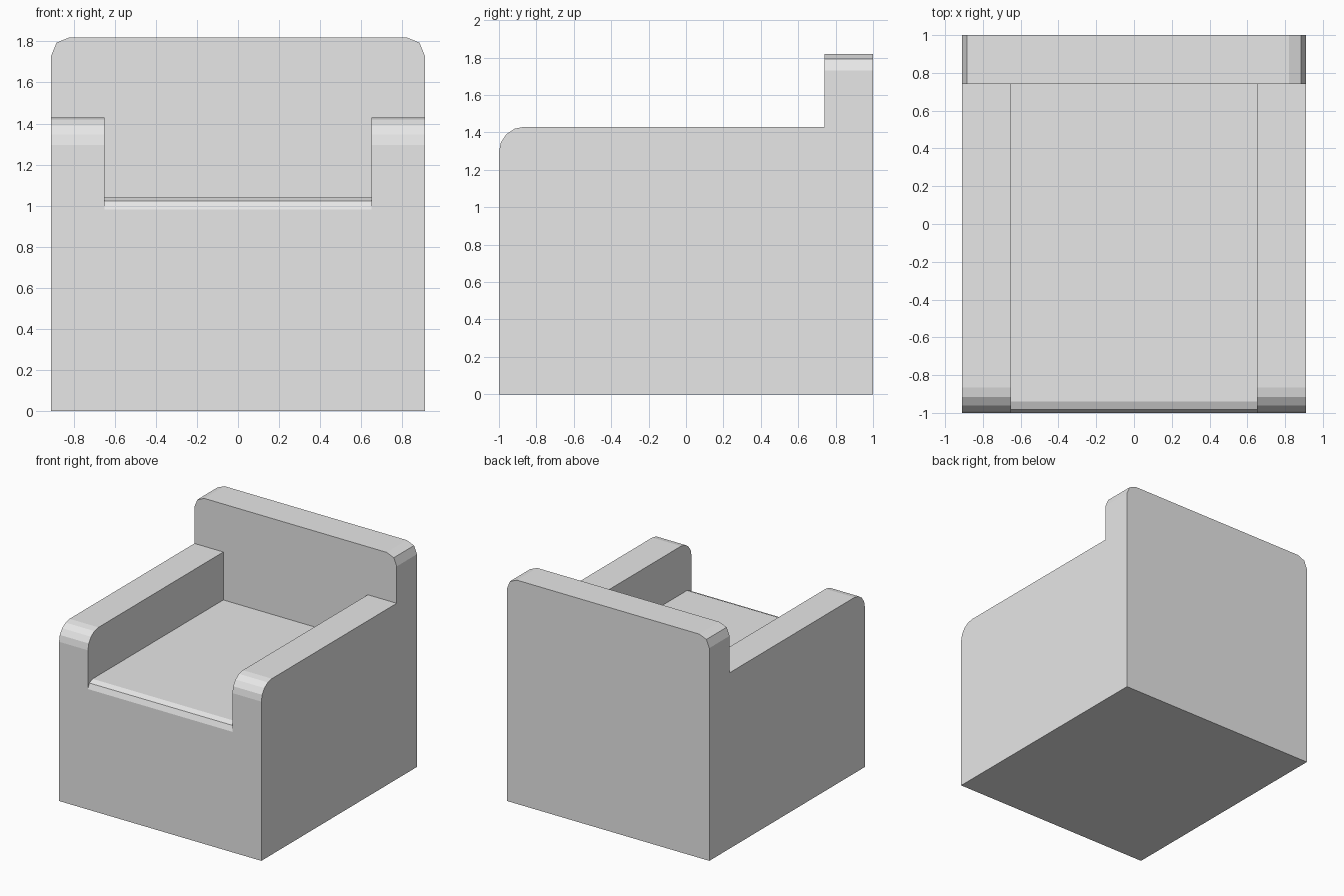
import bpy
import bmesh
import math

if "Cube" in bpy.data.objects:
    bpy.data.objects.remove(bpy.data.objects["Cube"])

HALF_WIDTH, SEAT_HALF = 0.91, 0.65
BACK_FRONT = 0.74
SEAT_TOP, ARM_TOP, BACK_TOP = 1.04, 1.43, 1.82

# One upholstery colour
fabric = bpy.data.materials.new("grey fabric")
fabric.diffuse_color = (0.8, 0.8, 0.8, 1)
fabric.use_nodes = True
fabric.node_tree.nodes["Principled BSDF"].inputs["Base Color"].default_value = fabric.diffuse_color


def extrude_profile(bm, points, half):
    """Extrude a (y, z) outline along x from -half to half."""
    base = bm.faces.new([bm.verts.new((-half, y, z)) for y, z in points])
    moved = bmesh.ops.extrude_face_region(bm, geom=[base])["geom"]
    verts = [v for v in moved if isinstance(v, bmesh.types.BMVert)]
    bmesh.ops.translate(bm, verts=verts, vec=(2 * half, 0, 0))
    bmesh.ops.recalc_face_normals(bm, faces=bm.faces)


def round_edges(bm, rule, radius, segments):
    """Round every edge whose two ends satisfy the rule."""
    edges = [e for e in bm.edges if all(rule(v.co) for v in e.verts)]
    bmesh.ops.bevel(bm, geom=edges, offset=radius, segments=segments,
                    profile=0.5, affect='EDGES')


def finish(bm, name):
    mesh = bpy.data.meshes.new(name)
    bm.to_mesh(mesh)
    bm.free()
    mesh.materials.append(fabric)
    obj = bpy.data.objects.new(name, mesh)
    bpy.context.collection.objects.link(obj)
    return obj


# Armchair body: arms and backrest share one stepped side outline
bm = bmesh.new()
extrude_profile(bm, [(-1, 0), (1, 0), (1, BACK_TOP), (BACK_FRONT, BACK_TOP),
                     (BACK_FRONT, ARM_TOP), (-1, ARM_TOP)], HALF_WIDTH)
# Rounded front of the arms
round_edges(bm, lambda c: c.y < -0.99 and c.z > 1, 0.135, 4)
# Rounded top corners of the backrest, one side at a time
for side in (-1, 1):
    round_edges(bm, lambda c: c.x * side > 0.9 and c.z > BACK_TOP - 0.01, 0.09, 2)
body = finish(bm, "armchair_body")

# Seat recess between the arms, with a softened front edge
r = 0.06
bend = r * (1 - math.sqrt(0.5))
bm = bmesh.new()
extrude_profile(bm, [(-1.2, SEAT_TOP - r), (-1, SEAT_TOP - r),
                     (-1 + bend, SEAT_TOP - bend), (-1 + r, SEAT_TOP),
                     (BACK_FRONT, SEAT_TOP), (BACK_FRONT, 2), (-1.2, 2)], SEAT_HALF)
recess = finish(bm, "seat_recess_cutter")
recess.hide_render = True
recess.hide_viewport = False

# Cut the seat out of the body and discard the cutter
cut = body.modifiers.new("seat recess", 'BOOLEAN')
cut.operation = 'DIFFERENCE'
cut.solver = 'EXACT'
cut.object = recess
bpy.context.view_layer.objects.active = body
body.select_set(True)
bpy.ops.object.modifier_apply(modifier=cut.name)
bpy.data.objects.remove(recess, do_unlink=True)
